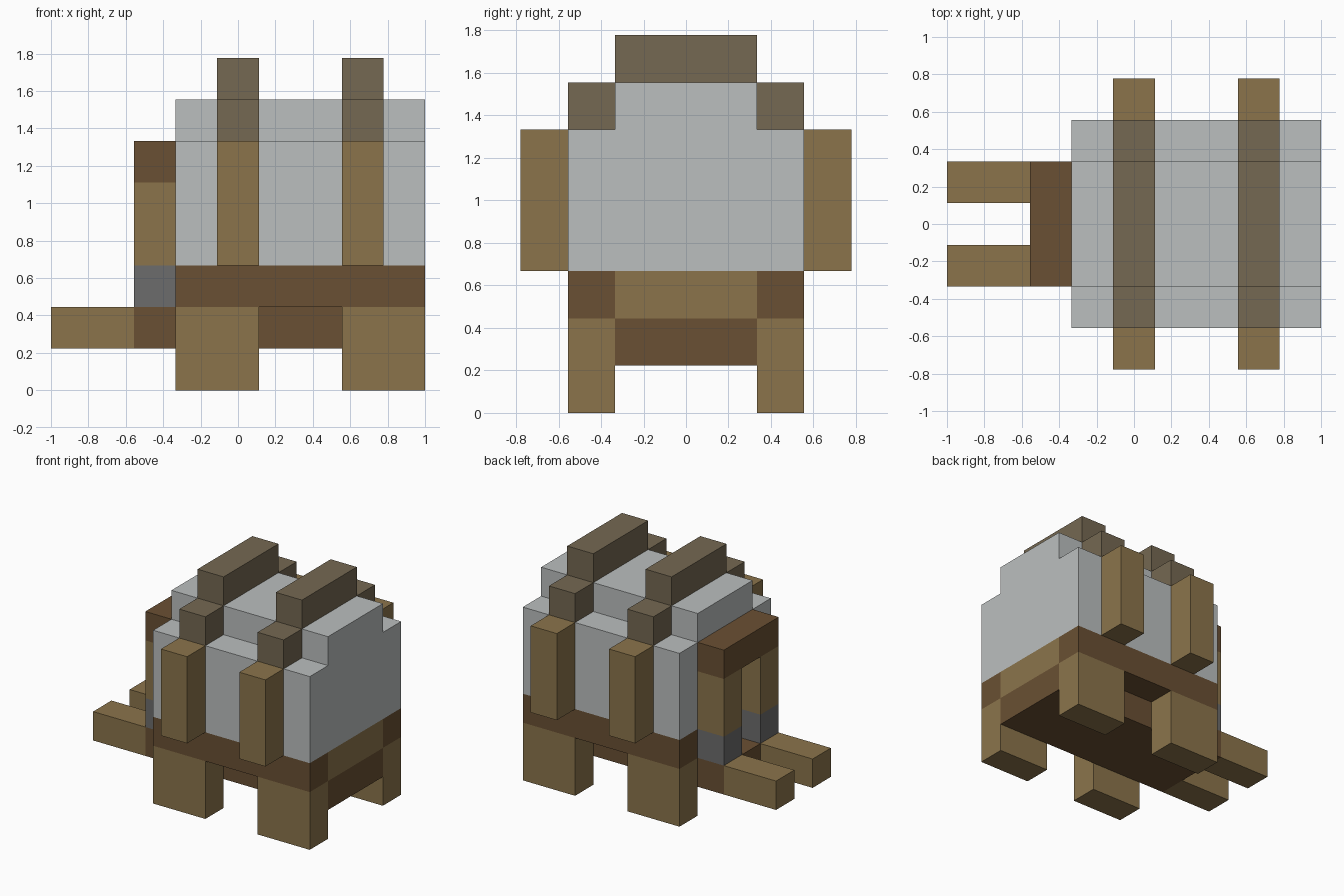
import bpy
import bmesh

cube = bpy.data.objects.get("Cube")
if cube:
    bpy.data.objects.remove(cube)

U = 2 / 9  # size of one block


def linear(c):
    c /= 255
    return c / 12.92 if c <= 0.04045 else ((c + 0.055) / 1.055) ** 2.4


def material(name, *rgb):
    mat = bpy.data.materials.new(name)
    mat.use_nodes = True
    colour = [linear(c) for c in rgb] + [1]
    mat.diffuse_color = colour
    mat.node_tree.nodes["Principled BSDF"].inputs["Base Color"].default_value = colour
    return mat


tan = material("tan wood", 139, 116, 75)
brown = material("dark brown wood", 106, 80, 51)
cloth = material("pale grey canvas", 187, 191, 191)
shade = material("grey brown wood", 117, 104, 82)
iron = material("grey metal", 108, 108, 108)


def finish(name, bm, mat):
    bmesh.ops.recalc_face_normals(bm, faces=bm.faces)
    mesh = bpy.data.meshes.new(name)
    bm.to_mesh(mesh)
    bm.free()
    mesh.materials.append(mat)
    obj = bpy.data.objects.new(name, mesh)
    bpy.context.collection.objects.link(obj)


def box(name, mat, x, y, z):
    """Box between (low, high) block coordinates on each axis."""
    bm = bmesh.new()
    bmesh.ops.create_cube(bm, size=1)
    for v in bm.verts:
        v.co = [U * (sum(r) / 2 + c * (r[1] - r[0])) for r, c in zip((x, y, z), v.co)]
    finish(name, bm, mat)


def pair(name, mat, x, y, z):
    """Box on the left side (+y) and its mirror image."""
    box("back_" + name, mat, x, y, z)
    box("front_" + name, mat, x, (-y[1], -y[0]), z)


# Wagon bed
box("floor", brown, (-2.5, 4.5), (-1.5, 1.5), (1, 2))
box("bed_core", tan, (-1.5, 4.5), (-1.5, 1.5), (2, 3))
pair("side_rail", brown, (-1.5, 4.5), (1.5, 2.5), (2, 3))

# Wheel blocks
for x in (-1.5, 2.5):
    pair("wheel_block", tan, (x, x + 2), (1.5, 2.5), (0, 2))

# Canvas cover: stepped profile extruded along the wagon
half = [(2.5, 3), (2.5, 6), (1.5, 6), (1.5, 7)]
profile = half + [(-y, z) for y, z in reversed(half)]
bm = bmesh.new()
face = bm.faces.new([bm.verts.new((-1.5 * U, y * U, z * U)) for y, z in profile])
grown = bmesh.ops.extrude_face_region(bm, geom=[face])["geom"]
bmesh.ops.translate(bm, vec=(6 * U, 0, 0),
                    verts=[g for g in grown if isinstance(g, bmesh.types.BMVert)])
if not face.is_valid or all(f is not face for f in bm.faces):
    bmesh.ops.holes_fill(bm, edges=bm.edges)
finish("canvas_cover", bm, cloth)

# Hoops over the canvas
for x in (-0.5, 2.5):
    span = (x, x + 1)
    pair("hoop_post", tan, span, (2.5, 3.5), (3, 6))
    pair("hoop_shoulder", shade, span, (1.5, 2.5), (6, 7))
    box("hoop_top", shade, span, (-1.5, 1.5), (7, 8))

# Entrance frame and shafts
pair("frame_foot", iron, (-2.5, -1.5), (0.5, 1.5), (2, 3))
pair("frame_post", tan, (-2.5, -1.5), (0.5, 1.5), (3, 5))
box("frame_lintel", brown, (-2.5, -1.5), (-1.5, 1.5), (5, 6))
pair("shaft", tan, (-4.5, -2.5), (0.5, 1.5), (1, 2))
